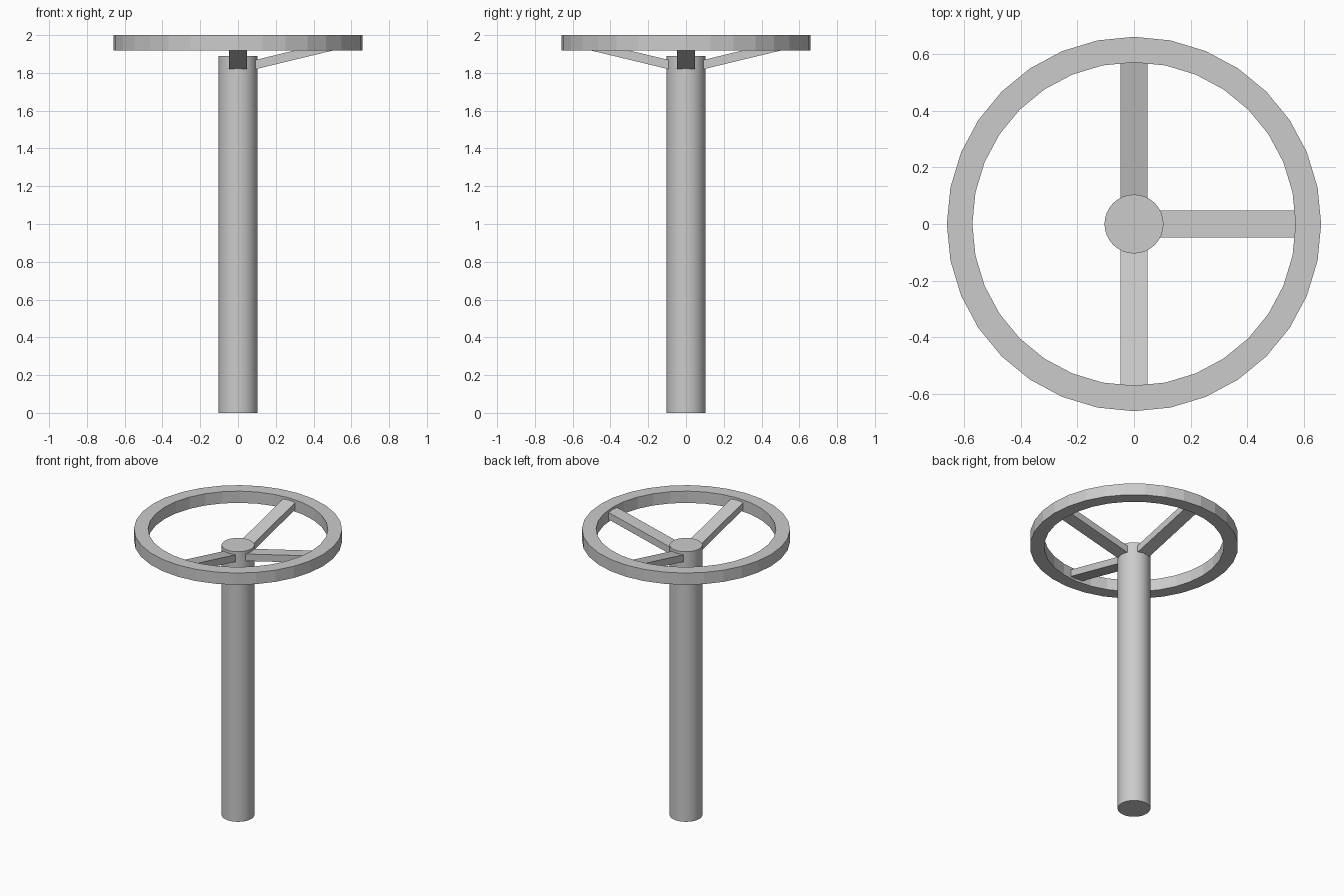
import bpy, bmesh, math
from mathutils import Matrix

if "Cube" in bpy.data.objects:
    bpy.data.objects.remove(bpy.data.objects["Cube"])

SIDES = 32


def make_object(name, bm):
    bmesh.ops.recalc_face_normals(bm, faces=bm.faces)
    mesh = bpy.data.meshes.new(name)
    bm.to_mesh(mesh)
    bm.free()
    obj = bpy.data.objects.new(name, mesh)
    bpy.context.collection.objects.link(obj)
    return obj


def column(name, radius, height):
    bm = bmesh.new()
    bmesh.ops.create_cone(bm, cap_ends=True, segments=SIDES, radius1=radius,
                          radius2=radius, depth=height,
                          matrix=Matrix.Translation((0, 0, height / 2)))
    return make_object(name, bm)


def ring(name, inner, outer, z0, z1):
    # rectangular section swept around the z axis
    bm = bmesh.new()
    section = [(inner, z0), (outer, z0), (outer, z1), (inner, z1)]
    loops = []
    for i in range(SIDES):
        a = 2 * math.pi * i / SIDES
        loops.append([bm.verts.new((r * math.cos(a), r * math.sin(a), z)) for r, z in section])
    for i in range(SIDES):
        p, q = loops[i], loops[(i + 1) % SIDES]
        for k in range(4):
            n = (k + 1) % 4
            bm.faces.new((p[k], q[k], q[n], p[n]))
    return make_object(name, bm)


def spoke(name, angle, half_width=0.047):
    # sloping side profile extruded across its width, turned to its direction
    bm = bmesh.new()
    profile = [(0.09, 1.819), (0.60, 1.942), (0.60, 1.991), (0.09, 1.868)]
    face = bm.faces.new([bm.verts.new((x, -half_width, z)) for x, z in profile])
    ext = bmesh.ops.extrude_face_region(bm, geom=[face])
    moved = [v for v in ext["geom"] if isinstance(v, bmesh.types.BMVert)]
    bmesh.ops.translate(bm, verts=moved, vec=(0, 2 * half_width, 0))
    bm.transform(Matrix.Rotation(math.radians(angle), 4, 'Z'))
    return make_object(name, bm)


# Central shaft
shaft = column("shaft", 0.104, 1.89)
shaft.select_set(True)
bpy.context.view_layer.objects.active = shaft
bpy.ops.object.shade_smooth_by_angle(angle=math.radians(30))

# Wheel rim
ring("wheel_rim", 0.57, 0.66, 1.918, 2.0)

# Three spokes in a T layout
for label, angle in (("right", 0), ("back", 90), ("front", -90)):
    spoke("spoke_" + label, angle)
